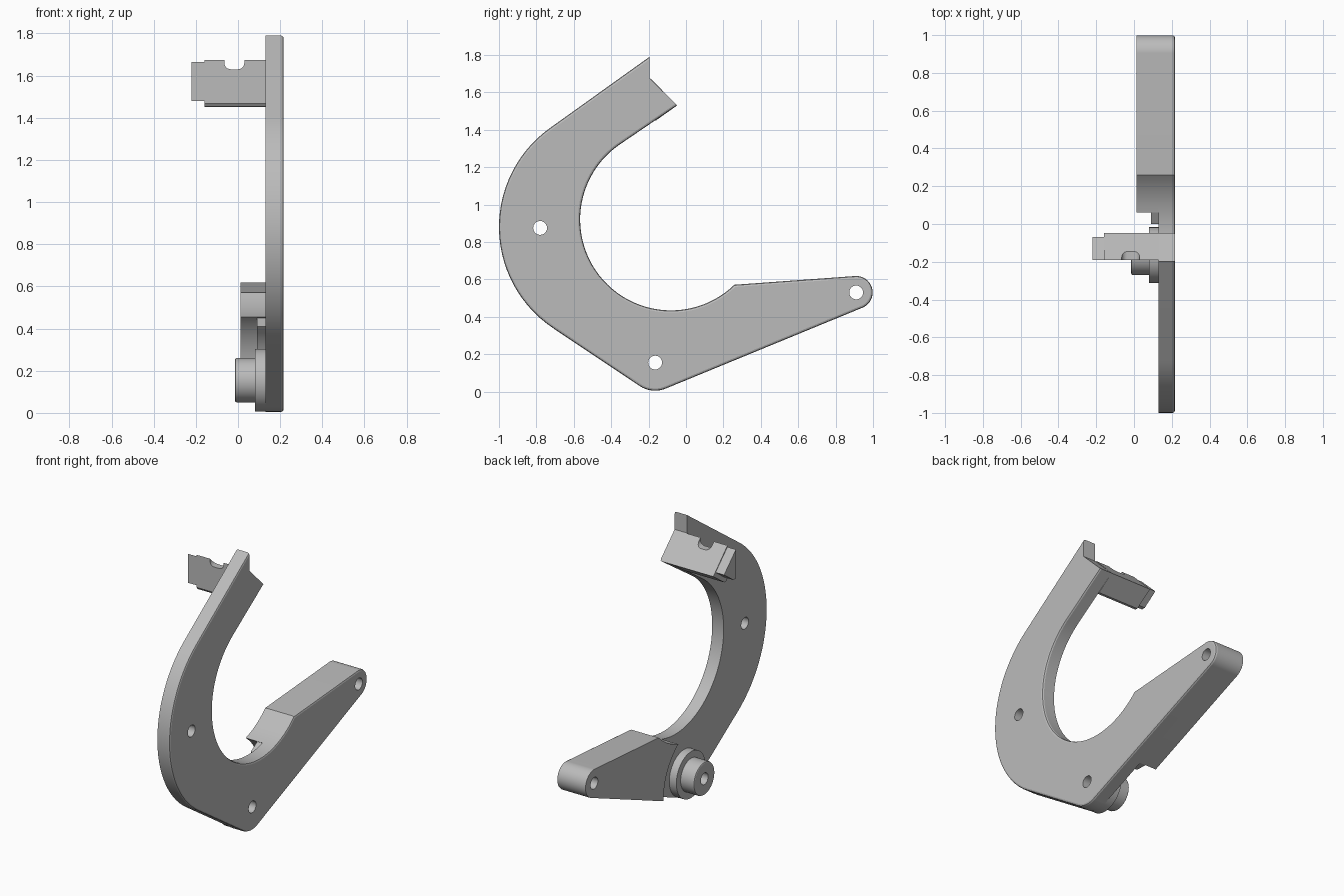
import bpy, bmesh
from math import cos, sin, radians, degrees, atan2, hypot, asin
from mathutils import Vector

cube = bpy.data.objects.get("Cube")
if cube:
    bpy.data.objects.remove(cube, do_unlink=True)

grey = bpy.data.materials.new("plain grey")
grey.use_nodes = True
grey.diffuse_color = (0.5, 0.5, 0.5, 1)
grey.node_tree.nodes["Principled BSDF"].inputs["Base Color"].default_value = (0.5, 0.5, 0.5, 1)


def arc(centre, r, a0, a1, step=4):
    """Points on an arc from angle a0 to a1, in degrees."""
    n = max(2, round(abs(a1 - a0) / step))
    angles = [radians(a0 + (a1 - a0) * i / n) for i in range(n + 1)]
    return [(centre[0] + r * cos(a), centre[1] + r * sin(a)) for a in angles]


def angle_to(centre, p):
    return degrees(atan2(p[1] - centre[1], p[0] - centre[0]))


def tangent_angle(c1, r1, c2, r2):
    """Normal direction of the line touching both circles on the right of c1 to c2."""
    dist = hypot(c2[0] - c1[0], c2[1] - c1[1])
    return angle_to(c1, c2) - 90 + degrees(asin((r1 - r2) / dist))


def prism(name, pts, lo, hi, axis="x", bevel=0, skip=lambda e: False):
    """Extrude a closed profile; optionally round the rim of the high end."""
    def place(p, h):
        return (h, p[0], p[1]) if axis == "x" else (p[0], h, p[1])
    bm = bmesh.new()
    low = [bm.verts.new(place(p, lo)) for p in pts]
    high = [bm.verts.new(place(p, hi)) for p in pts]
    n = len(pts)
    bm.faces.new(low)
    cap = bm.faces.new(high)
    for i in range(n):
        j = (i + 1) % n
        bm.faces.new((low[i], low[j], high[j], high[i]))
    bmesh.ops.recalc_face_normals(bm, faces=bm.faces)
    if bevel:
        rim = [e for e in cap.edges if not skip(e)]
        bmesh.ops.bevel(bm, geom=rim, offset=bevel, segments=2, profile=0.5,
                        affect="EDGES", clamp_overlap=True)
    mesh = bpy.data.meshes.new(name)
    bm.to_mesh(mesh)
    bm.free()
    mesh.materials.append(grey)
    obj = bpy.data.objects.new(name, mesh)
    bpy.context.collection.objects.link(obj)
    return obj


def activate(obj):
    bpy.ops.object.select_all(action="DESELECT")
    obj.select_set(True)
    bpy.context.view_layer.objects.active = obj


def cut(obj, cutter):
    mod = obj.modifiers.new("cut", "BOOLEAN")
    mod.operation = "DIFFERENCE"
    mod.solver = "EXACT"
    mod.object = cutter
    activate(obj)
    bpy.ops.object.modifier_apply(modifier=mod.name)
    bpy.data.objects.remove(cutter, do_unlink=True)


def drill(obj, centre, r=0.037):
    cut(obj, prism("hole_cutter", arc(centre, r, 0, 348.75, 11.25), -0.5, 0.5))


# Key circles, as (y, z) centres and radii
PIVOT, PIVOT_R = (-0.165, 0.155), 0.15
TIP, TIP_R = (0.91, 0.53), 0.088
OUTER, OUTER_R = (-0.35, 0.88), 0.65
INNER, INNER_R = (-0.08, 0.92), 0.486
SIDE_HOLE = (-0.78, 0.875)

lower = tangent_angle(PIVOT, PIVOT_R, TIP, TIP_R)
back = tangent_angle(OUTER, OUTER_R, PIVOT, PIVOT_R)
shoulder = (0.26, 0.57)
corner = angle_to(INNER, shoulder)
tip_end = arc(TIP, TIP_R, 94, lower)
notch = [(-0.195, 1.79), (-0.195, 1.675), (-0.047, 1.53)]


# Hook-shaped plate with a rounded outer rim, sharp at the notch
def in_notch(edge):
    mid = sum((v.co for v in edge.verts), Vector()) / 2
    a, b, c = notch
    mids = [((p[0] + q[0]) / 2, (p[1] + q[1]) / 2) for p, q in ((a, b), (b, c))]
    return any(hypot(mid.y - m[0], mid.z - m[1]) < 0.01 for m in mids)


outline = (notch + arc(INNER, INNER_R, 125, 360 + corner) + [(0.285, 0.573)] + tip_end
           + arc(PIVOT, PIVOT_R, lower, back % 360 - 360)
           + arc(OUTER, OUTER_R, back % 360, 125.5))
plate = prism("hook_plate", outline, 0.13, 0.217, bevel=0.012, skip=in_notch)
for hole in (PIVOT, TIP, SIDE_HOLE):
    drill(plate, hole)

# Thick lever arm, hollowed around the pivot
start = (0.06, 0.455)
CLEAR_R = hypot(start[0] - PIVOT[0], start[1] - PIVOT[1])
low_dir = radians(lower)
run = (CLEAR_R ** 2 - PIVOT_R ** 2) ** 0.5
arm_low = (PIVOT[0] + PIVOT_R * cos(low_dir) - run * sin(low_dir),
           PIVOT[1] + PIVOT_R * sin(low_dir) + run * cos(low_dir))
arm_pts = (arc(INNER, INNER_R, angle_to(INNER, start), corner) + [(0.285, 0.573)] + tip_end
           + arc(PIVOT, CLEAR_R, angle_to(PIVOT, arm_low), angle_to(PIVOT, start))[:-1])
arm = prism("lever_arm", arm_pts, 0.012, 0.13)
drill(arm, TIP)

# Low web between the pivot and the arm
web_pts = (arc(PIVOT, CLEAR_R, angle_to(PIVOT, arm_low), 52)
           + [(0.0, 0.41)] + arc(PIVOT, 0.3, 52, angle_to(PIVOT, arm_low)))
web = prism("arm_web", web_pts, 0.09, 0.13)

# Stepped pivot boss
collar = prism("pivot_collar", arc(PIVOT, 0.148, 0, 355, 5), 0.08, 0.13)
drill(collar, PIVOT)
boss = prism("pivot_boss", arc(PIVOT, 0.105, 0, 355, 5), 0.08, -0.015, bevel=0.008)
drill(boss, PIVOT)

# Cross block under the notch, with a rounded slot
block_pts = [(-0.19, 1.675), (-0.047, 1.53), (-0.16, 1.45), (-0.18, 1.453), (-0.19, 1.467)]
block = prism("cross_block", block_pts, -0.16, 0.13)
slot = ([(-0.065, 1.75)] + arc((-0.035, 1.66), 0.03, 180, 270, 15)
        + arc((0.0, 1.66), 0.03, 270, 360, 15) + [(0.03, 1.75)])
cut(block, prism("slot_cutter", slot, -0.3, 0.1, axis="y"))
end_pts = [(-0.19, 1.665), (-0.07, 1.548), (-0.165, 1.48), (-0.19, 1.48)]
end = prism("block_end", end_pts, -0.22, -0.16)

for part in (plate, arm, web, collar, boss, block, end):
    activate(part)
    bpy.ops.object.shade_smooth_by_angle(angle=radians(18))
